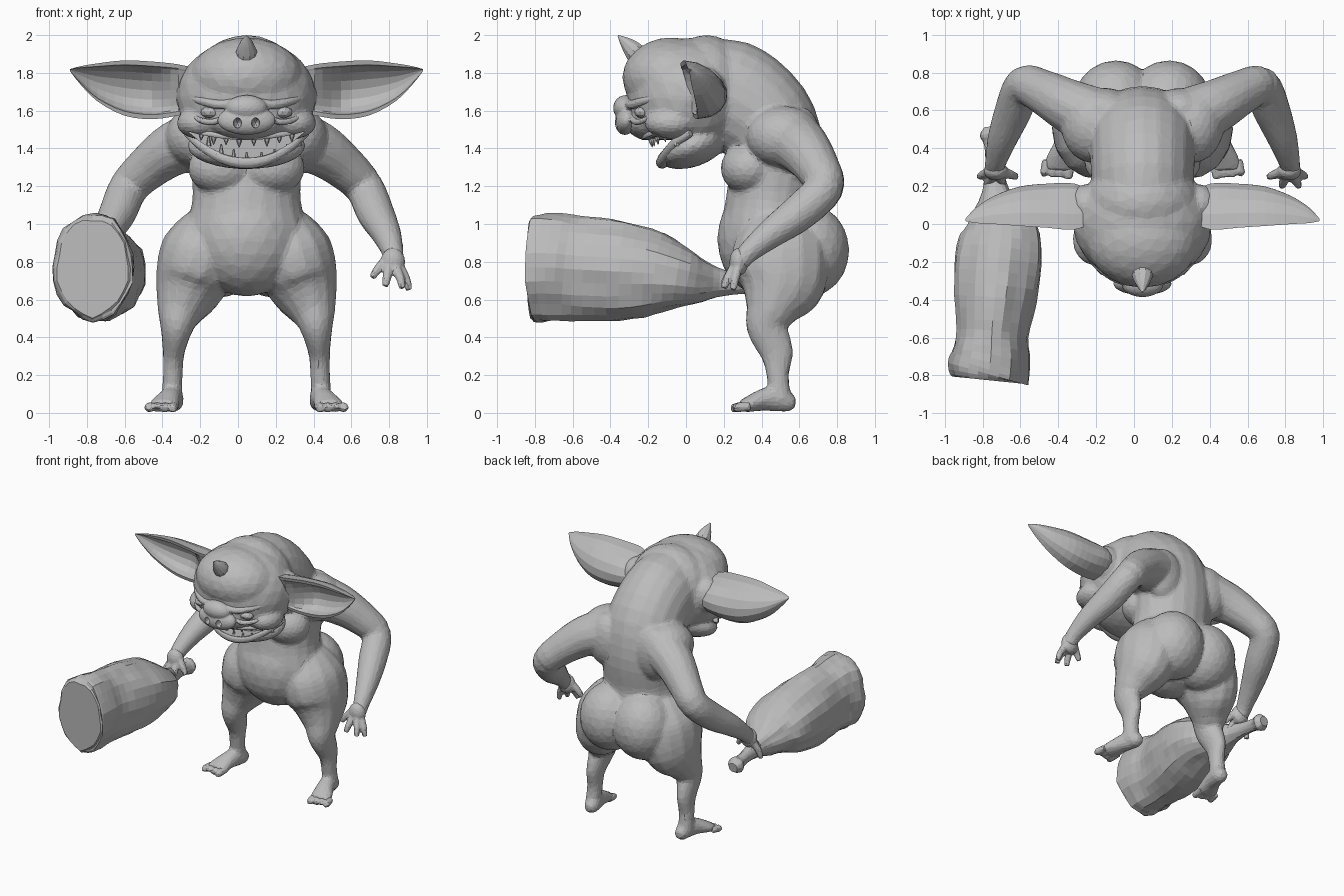
import bpy, bmesh, math, random
from mathutils import Vector, Matrix

random.seed(4)
if "Cube" in bpy.data.objects:
    bpy.data.objects.remove(bpy.data.objects["Cube"])

CX = 0.045          # the creature's own mirror plane
X, Z = Vector((1, 0, 0)), Vector((0, 0, 1))

skin = bpy.data.materials.new("plain grey")
skin.use_nodes = True
skin.diffuse_color = (0.5, 0.5, 0.5, 1)
skin.node_tree.nodes["Principled BSDF"].inputs["Base Color"].default_value = (0.5, 0.5, 0.5, 1)


def finish(bm, name, dx=CX):
    bmesh.ops.recalc_face_normals(bm, faces=bm.faces[:])
    me = bpy.data.meshes.new(name)
    bm.to_mesh(me)
    bm.free()
    me.materials.append(skin)
    ob = bpy.data.objects.new(name, me)
    ob.location.x = dx
    bpy.context.collection.objects.link(ob)
    return ob


def ball(bm, pos, size, tilt=0.0, sub=3):
    m = Matrix.Translation(pos) @ Matrix.Rotation(tilt, 4, 'X') @ Matrix.Diagonal((*size, 1))
    bmesh.ops.create_icosphere(bm, subdivisions=sub, radius=1, matrix=m)


def spline(pts, steps):
    p = [Vector(q) for q in pts]
    p = [2 * p[0] - p[1]] + p + [2 * p[-1] - p[-2]]
    out = []
    for a, b, c, d in zip(p, p[1:], p[2:], p[3:]):
        for i in range(steps):
            t = i / steps
            out.append(0.5 * (2 * b + (c - a) * t + (2 * a - 5 * b + 4 * c - d) * t * t
                              + (3 * b - a - 3 * c + d) * t ** 3))
    return out + [p[-2]]


def loft(bm, rings):
    rows = [[bm.verts.new(v) for v in r] for r in rings]
    n = len(rows[0])
    for r, s in zip(rows, rows[1:]):
        for i in range(n):
            bm.faces.new((r[i], r[(i + 1) % n], s[(i + 1) % n], s[i]))
    bm.faces.new(rows[0])
    bm.faces.new(rows[-1])


def tube(bm, pts, ref=X, n=14, steps=4, bump=None):
    """Each point is x, y, z, radius along ref, radius across it."""
    pts = [p if len(p) == 5 else (*p, p[3]) for p in pts]
    path = spline(pts, steps)
    rings = []
    for i, p in enumerate(path):
        t = (path[min(i + 1, len(path) - 1)].to_3d() - path[max(i - 1, 0)].to_3d()).normalized()
        u = (ref - t * ref.dot(t)).normalized()
        v = t.cross(u)
        ring = []
        for k in range(n):
            a = math.tau * k / n
            f = bump(i, a) if bump else 1
            ring.append(p.to_3d() + (u * math.cos(a) * p[3] + v * math.sin(a) * p[4]) * f)
        rings.append(ring)
    loft(bm, rings)


def flip(pts, s):
    return [(p[0] * s, *p[1:]) for p in pts]


def sculpt(ob, voxel, soften, ratio, cutter=None):
    """Fuse the parts into one skin, then reduce it to uneven facets."""
    m = ob.modifiers.new("fuse", 'REMESH')
    m.mode, m.voxel_size = 'VOXEL', voxel
    m = ob.modifiers.new("soften", 'SMOOTH')
    m.factor, m.iterations = 0.5, soften
    m = ob.modifiers.new("facet", 'DECIMATE')
    m.ratio = ratio
    if cutter:
        m = ob.modifiers.new("cut", 'BOOLEAN')
        m.operation, m.solver, m.object = 'DIFFERENCE', 'EXACT', cutter
    bpy.context.view_layer.update()
    dg = bpy.context.evaluated_depsgraph_get()
    me = bpy.data.meshes.new_from_object(ob.evaluated_get(dg))
    ob.modifiers.clear()
    ob.data = me
    me.materials.clear()
    me.materials.append(skin)
    for f in me.polygons:
        f.material_index = 0


# Mouth and nostril cutter
bm = bmesh.new()
arc = [i / 8 - 1 for i in range(17)]
smile = [(.31 * t, 1.445 + .045 * t * t) for t in arc]
smile += [(.31 * t, 1.351 + .139 * t * t) for t in reversed(arc[1:-1])]
loft(bm, [[(x, y, z) for x, z in smile] for y in (-.6, -.03)])
for s in (1, -1):
    ball(bm, (s * .048, -.37, 1.535), (.022, .06, .028), sub=2)
cutter = finish(bm, "mouth_cutter")
cutter.hide_render = True

# Body: hunched spine, belly, limbs, skull and jaw in one skin
bm = bmesh.new()
tube(bm, [(0, .06, 1.69, .25, .24), (0, .22, 1.68, .27, .30), (0, .41, 1.55, .28, .275),
          (0, .48, 1.35, .295, .25), (0, .46, 1.12, .288, .25), (0, .46, .95, .34, .28),
          (0, .5, .8, .38, .27), (0, .5, .68, .24, .18)], n=20)
ball(bm, (0, .42, .92), (.295, .255, .305))
ball(bm, (0, .01, 1.67), (.37, .325, .315))                           # skull
ball(bm, (0, .11, 1.7), (.31, .24, .302))
ball(bm, (0, -.08, 1.775), (.3, .258, .213))                          # brow
ball(bm, (0, .035, 1.415), (.315, .2, .112), .35)                     # jaw
ball(bm, (0, -.19, 1.545), (.2, .135, .105))                          # muzzle
for s in (1, -1):
    ball(bm, (s * .25, -.08, 1.535), (.12, .14, .085))                # cheek
    ball(bm, (s * .3, .1, 1.7), (.1, .11, .13))                       # ear root
    ball(bm, (s * .13, .335, 1.295), (.18, .152, .14))                # chest
    ball(bm, (s * .26, .52, 1.46), (.17, .2, .165))                   # shoulder
    ball(bm, (s * .2, .61, 1.42), (.15, .11, .2))                     # shoulder blade
    ball(bm, (s * .14, .64, .86), (.225, .225, .25))                  # buttock
    tube(bm, flip([(.17, .5, 1.07, .08, .12), (.2, .5, .98, .16, .2), (.24, .5, .85, .215, .26),
                   (.298, .5, .68, .192, .24), (.35, .45, .54, .128, .14),
                   (.37, .43, .45, .088, .11), (.385, .48, .32, .058, .09),
                   (.39, .485, .2, .053, .06), (.395, .5, .07, .055, .06)], s))
    tube(bm, flip([(.385, .58, .05, .03, .03), (.385, .54, .058, .052, .056), (.39, .49, .075, .056, .07),
                   (.41, .41, .07, .063, .06), (.435, .33, .045, .08, .042),
                   (.44, .285, .035, .078, .03)], s))
    tube(bm, flip([(.20, .54, 1.46, .17), (.38, .62, 1.40, .145), (.53, .70, 1.29, .118),
                   (.625, .73, 1.19, .105), (.682, .6, 1.06, .1), (.74, .45, .95, .08),
                   (.775, .33, .85, .058), (.785, .28, .79, .052)], s), ref=Z)
sculpt(finish(bm, "body"), .012, 11, .09, cutter)

# Hands and toes
bm = bmesh.new()
for s in (1, -1):
    ball(bm, (s * .775, .28, .8), (.065, .05, .075))
    for finger in ([(.80, .28, .79, .027), (.845, .26, .71, .024), (.86, .25, .65, .018)],
                   [(.785, .26, .78, .027), (.815, .22, .71, .024), (.825, .2, .66, .018)],
                   [(.755, .26, .78, .027), (.742, .215, .71, .024), (.735, .2, .67, .018)],
                   [(.75, .28, .82, .03), (.695, .26, .76, .025), (.665, .25, .715, .018)]):
        tube(bm, flip(finger, s), n=8, steps=2)
    for k in range(4):
        x = .38 + .042 * k
        tube(bm, flip([(x, .34, .035, .024), (x + .01, .27, .028, .027),
                       (x + .012, .238 + .012 * k, .022, .02)], s), n=8, steps=2)
sculpt(finish(bm, "hands_and_toes"), .009, 3, .25)

# Face: snout, lips, forehead folds, eyelids
bm = bmesh.new()
ball(bm, (0, -.315, 1.55), (.155, .06, .08), -.25)
ball(bm, (0, -.32, 1.615), (.11, .066, .068), -.25)
lip = [i / 6 - 1 for i in range(13)]
tube(bm, [(.315 * t, .05 - .175 * math.sqrt(1.02 - t * t), 1.326 + .157 * t * t, .034 - .012 * t * t)
          for t in lip], ref=Z, n=10, steps=2)
tube(bm, [(.32 * t, -.02 - .2 * math.sqrt(1.02 - t * t), 1.46 + .04 * t * t, .02) for t in lip],
     ref=Z, n=8, steps=2)
for z, w, y in ((1.69, .2, -.29), (1.73, .23, -.308), (1.775, .2, -.316)):
    tube(bm, [(w * t, y + .16 * t * t * w / .2, z + .012 * math.cos(5 * t), .012) for t in lip],
         ref=Z, n=6, steps=2)
for s in (1, -1):
    tube(bm, flip([(.06, -.31, 1.645, .022), (.14, -.285, 1.632, .026),
                   (.23, -.225, 1.65, .024), (.3, -.15, 1.67, .015)], s), ref=Z, n=8)
    tube(bm, flip([(.11, -.285, 1.565, .015), (.18, -.265, 1.54, .018),
                   (.25, -.215, 1.552, .016), (.3, -.15, 1.59, .012)], s), ref=Z, n=8)
sculpt(finish(bm, "face"), .007, 3, .25, cutter)
bpy.data.objects.remove(cutter)

# Eyes, teeth, horn
bm = bmesh.new()
for s in (1, -1):
    ball(bm, (s * .19, -.23, 1.592), (.055, .045, .032), sub=2)
finish(bm, "eyes")

bm = bmesh.new()
for i, t in enumerate((-.8, -.58, -.36, -.13, .13, .36, .58, .8)):
    x, size = .3 * t, .018 if i % 2 else .015
    y, top = -.01 - .18 * math.sqrt(1 - t * t), 1.455 + .045 * t * t
    tube(bm, [(x, y, top + .01, size), (x, y + .005, top - .02, size * .8),
              (x, y + .01, top - 2.8 * size, .002)], n=6, steps=1)
    y, low = .05 - .165 * math.sqrt(1 - t * t), 1.35 + .13 * t * t
    tube(bm, [(x + .04, y, low - .02, .014), (x + .04, y - .004, low + .03, .004)], n=6, steps=1)
finish(bm, "teeth")

bm = bmesh.new()
tube(bm, [(0, -.24, 1.87, .062), (0, -.28, 1.92, .053), (0, -.32, 1.96, .033),
          (0, -.36, 1.998, .004)], n=10, steps=3)
finish(bm, "horn")

# Ears: cupped shells, open to the front, lower rim set back
for s, side in ((1, "left"), (-1, "right")):
    bm = bmesh.new()
    stations = spline([(.26, 1.82, 1.60, .01, .13), (.36, 1.845, 1.575, -.03, .21),
                       (.50, 1.86, 1.555, -.02, .195), (.65, 1.866, 1.575, -.01, .17),
                       (.79, 1.85, 1.65, 0, .12), (.88, 1.835, 1.74, .005, .07),
                       (.935, 1.82, 1.81, .015, .012)], 3)
    rings = []
    for x, top, low, front, deep in stations:
        mid, h = (top + low) / 2, (top - low) / 2
        hollow = min(1, max(.05, (x - .36) / .16))
        half = [math.pi * k / 8 for k in range(9)]
        wall = [(deep * math.sin(a), h * math.cos(a)) for a in half]
        wall += [(.7 * hollow * deep * math.sin(a), .84 * h * math.cos(a)) for a in reversed(half)]
        rings.append([(s * x, front + y + .25 * (h - z), mid + z) for y, z in wall])
    loft(bm, rings)
    finish(bm, side + "_ear")

# Club: gnarled trunk tapering to a handle with a knob, cut at a slant
bm = bmesh.new()
def bark(i, a):
    return 1 + .025 * math.sin(5 * a + i * .25) + .02 * math.sin(9 * a - i * .4) + random.uniform(-.012, .012)
tube(bm, [(-.77, -.825, .77, .19, .255), (-.77, -.79, .77, .215, .283), (-.755, -.7, .77, .205, .283),
          (-.75, -.58, .76, .188, .275), (-.735, -.4, .75, .215, .27), (-.715, -.2, .74, .23, .235),
          (-.7, -.05, .72, .208, .175), (-.715, .06, .70, .145, .125), (-.73, .17, .69, .075, .078),
          (-.74, .3, .68, .045, .05), (-.75, .42, .67, .042, .045), (-.755, .47, .665, .06, .06),
          (-.757, .51, .66, .035, .035)], n=24, steps=3, bump=bark)
for v in bm.verts:
    v.co.y -= (v.co.x + .77) * .16 * min(1, max(0, (-.5 - v.co.y) / .3))
finish(bm, "club", 0)
